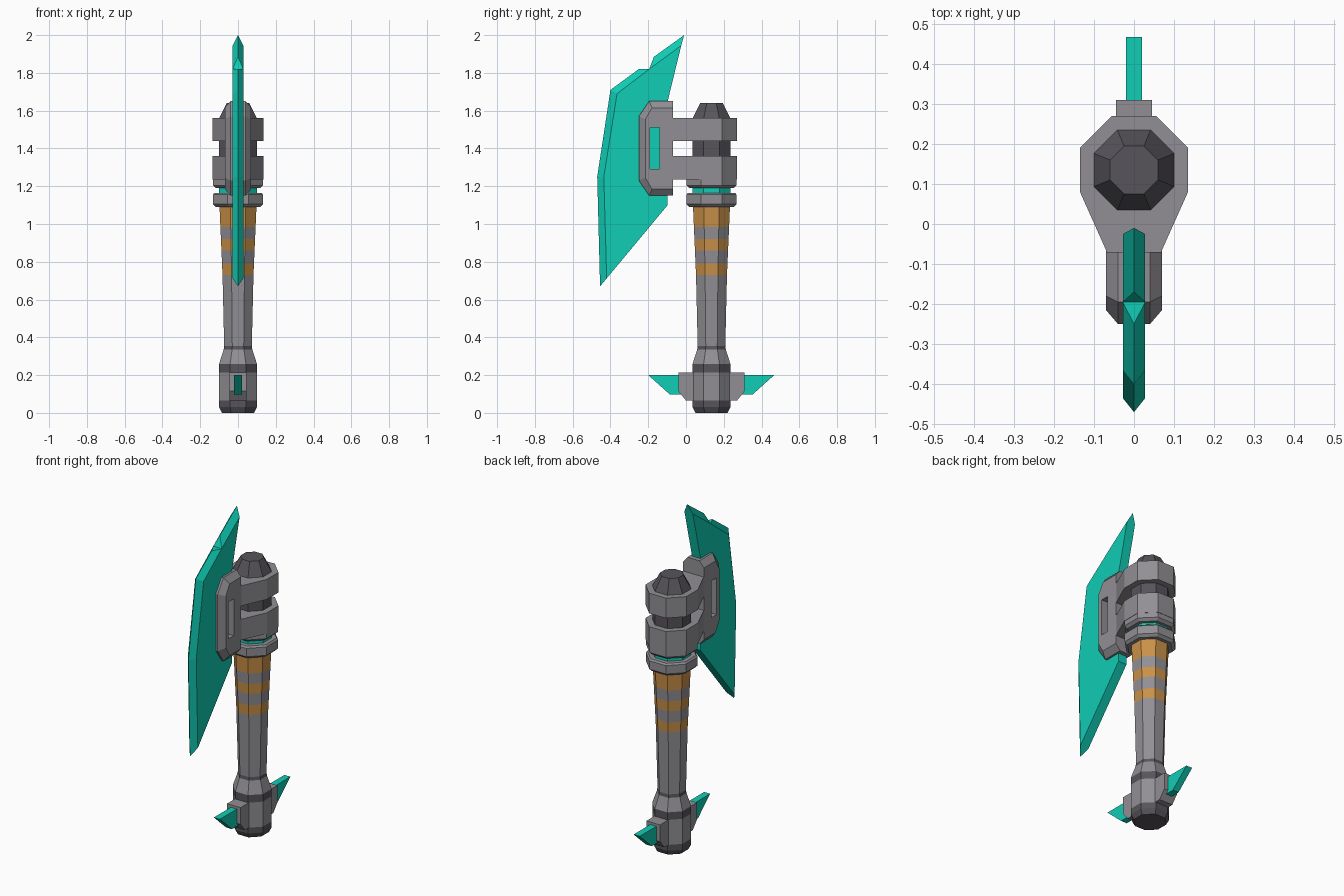
import bpy, bmesh, math

if "Cube" in bpy.data.objects:
    bpy.data.objects.remove(bpy.data.objects["Cube"])

AXIS_Y = 0.135  # handle axis


def material(name, rgb):
    m = bpy.data.materials.new(name)
    m.diffuse_color = (*rgb, 1)
    m.use_nodes = True
    m.node_tree.nodes["Principled BSDF"].inputs["Base Color"].default_value = m.diffuse_color
    return m


GREY = material("grey metal", (0.285, 0.275, 0.295))
DARK = material("dark metal", (0.095, 0.088, 0.104))
TEAL = material("teal crystal", (0.005, 0.61, 0.46))
GOLD = material("orange wrap", (0.58, 0.28, 0.065))


def finish(bm, name, mats):
    bmesh.ops.recalc_face_normals(bm, faces=bm.faces)
    me = bpy.data.meshes.new(name)
    bm.to_mesh(me)
    bm.free()
    for m in mats:
        me.materials.append(m)
    ob = bpy.data.objects.new(name, me)
    bpy.context.collection.objects.link(ob)
    return ob


def lathe(name, profile, mats, slots=None):
    """Octagonal column from (apothem, z) rings; slots = material per segment."""
    bm = bmesh.new()
    rings = []
    for r, z in profile:
        c = r / math.cos(math.pi / 8)
        rings.append([bm.verts.new((c * math.cos((k + .5) * math.pi / 4),
                                    AXIS_Y + c * math.sin((k + .5) * math.pi / 4), z))
                      for k in range(8)])
    slots = slots or [0] * (len(rings) - 1)
    for a, b, s in zip(rings, rings[1:], slots):
        for k in range(8):
            j = (k + 1) % 8
            bm.faces.new((a[k], a[j], b[j], b[k])).material_index = s
    bm.faces.new(rings[0]).material_index = slots[0]
    bm.faces.new(rings[-1]).material_index = slots[-1]
    return finish(bm, name, mats)


def loft(name, sections, mat):
    """Closed solid through equal-length loops of 3D points."""
    bm = bmesh.new()
    loops = [[bm.verts.new(p) for p in s] for s in sections]
    n = len(loops[0])
    for a, b in zip(loops, loops[1:]):
        for k in range(n):
            j = (k + 1) % n
            bm.faces.new((a[k], a[j], b[j], b[k]))
    bm.faces.new(loops[0])
    bm.faces.new(loops[-1])
    return finish(bm, name, [mat])


def side_prism(name, outline, half, mat):
    """Extrude a (y, z) outline symmetrically in x."""
    return loft(name, [[(x, y, z) for y, z in outline] for x in (-half, half)], mat)


# Pommel: dark foot, grey drum, dark ring, taper, dark ring
lathe("pommel",
      [(.085, 0), (.10, .03), (.10, .065), (.10, .215), (.10, .26), (.076, .335), (.073, .355)],
      [GREY, DARK], [1, 1, 0, 1, 0, 1])

# Shaft with alternating wrap stripes
heights = [.35, .73, .79, .86, .92, .985, 1.095]


def shaft_r(z):
    return .073 + max(0, z - .35) * .009 / .38 if z < .73 else .082 + (z - .73) * .016 / .365


lathe("shaft", [(shaft_r(z), z) for z in heights], [GREY, GOLD], [0, 1, 0, 1, 0, 1])

# Collar, glowing ring, core and dome
lathe("collar", [(.118, 1.09), (.133, 1.105), (.133, 1.155), (.125, 1.165)], [GREY])
lathe("crystal_ring", [(.10, 1.16), (.10, 1.195)], [TEAL])
lathe("core", [(.10, 1.20), (.10, 1.56), (.06, 1.64)], [DARK])

# Two clamps reaching forward to the blade socket
lathe("clamp_skirt", [(.118, 1.19), (.133, 1.205), (.133, 1.24)], [GREY])
half_plan = [(.055, .27), (.135, .19), (.135, .08), (.07, -.065), (.066, -.10)]
plan = half_plan + [(-x, y) for x, y in reversed(half_plan)]
for name, z0, z1 in (("lower_clamp", 1.235, 1.36), ("upper_clamp", 1.44, 1.56)):
    loft(name, [[(x, y, z) for x, y in plan] for z in (z0, z1)], GREY)

# Bevelled blade socket with a window cut through both cheeks
outer = [(-.07, 1.65), (-.195, 1.65), (-.25, 1.57), (-.25, 1.23), (-.195, 1.15), (-.07, 1.15)]
inner = [(-.07, 1.615), (-.18, 1.615), (-.215, 1.555), (-.215, 1.245), (-.18, 1.185), (-.07, 1.185)]
socket = loft("blade_socket",
              [[(x, y, z) for y, z in o] for x, o in
               ((-.07, inner), (-.04, outer), (.04, outer), (.07, inner))], GREY)
cutter = side_prism("window_cutter", [(-.19, 1.29), (-.14, 1.29), (-.14, 1.51), (-.19, 1.51)], .2, GREY)
mod = socket.modifiers.new("window", "BOOLEAN")
mod.operation, mod.solver, mod.object = "DIFFERENCE", "EXACT", cutter
bpy.context.view_layer.objects.active = socket
bpy.ops.object.modifier_apply(modifier=mod.name)
bpy.data.objects.remove(cutter)

# Blade: flat body with a sharp ground edge and a notch near the top
edge = [(-.01, 2.0), (-.17, 1.885), (-.25, 1.82), (-.40, 1.71), (-.47, 1.25), (-.455, .67)]
body = [(-.025, 1.945), (-.195, 1.82), (-.365, 1.69), (-.435, 1.25), (-.42, .712),
        (-.097, 1.10), (-.097, 1.65)]
bm = bmesh.new()
e = [bm.verts.new((0, y, z)) for y, z in edge]
L, R = ([bm.verts.new((x, y, z)) for y, z in body] for x in (-.028, .028))
for s in (L, R):
    bm.faces.new(s)
    bm.faces.new((e[0], e[1], s[1], s[0]))
    for k in (1, 2, 3):
        bm.faces.new((e[k + 1], e[k + 2], s[k + 1], s[k]))
for k in (4, 5):
    bm.faces.new((L[k], L[k + 1], R[k + 1], R[k]))
bm.faces.new((L[6], L[0], R[0], R[6]))
for k, v in ((0, e[0]), (1, e[1]), (1, e[2]), (4, e[5])):
    bm.faces.new((L[k], R[k], v))
finish(bm, "blade", [TEAL])

# Pommel cross block and its two crystal spikes
side_prism("pommel_block",
           [(-.04, .215), (-.04, .115), (.0, .065), (.27, .065), (.31, .115), (.31, .215)], .045, GREY)
side_prism("front_spike", [(0, .2), (-.20, .2), (-.085, .097), (0, .097)], .02, TEAL)
side_prism("back_spike", [(.27, .2), (.467, .2), (.352, .097), (.27, .097)], .02, TEAL)
